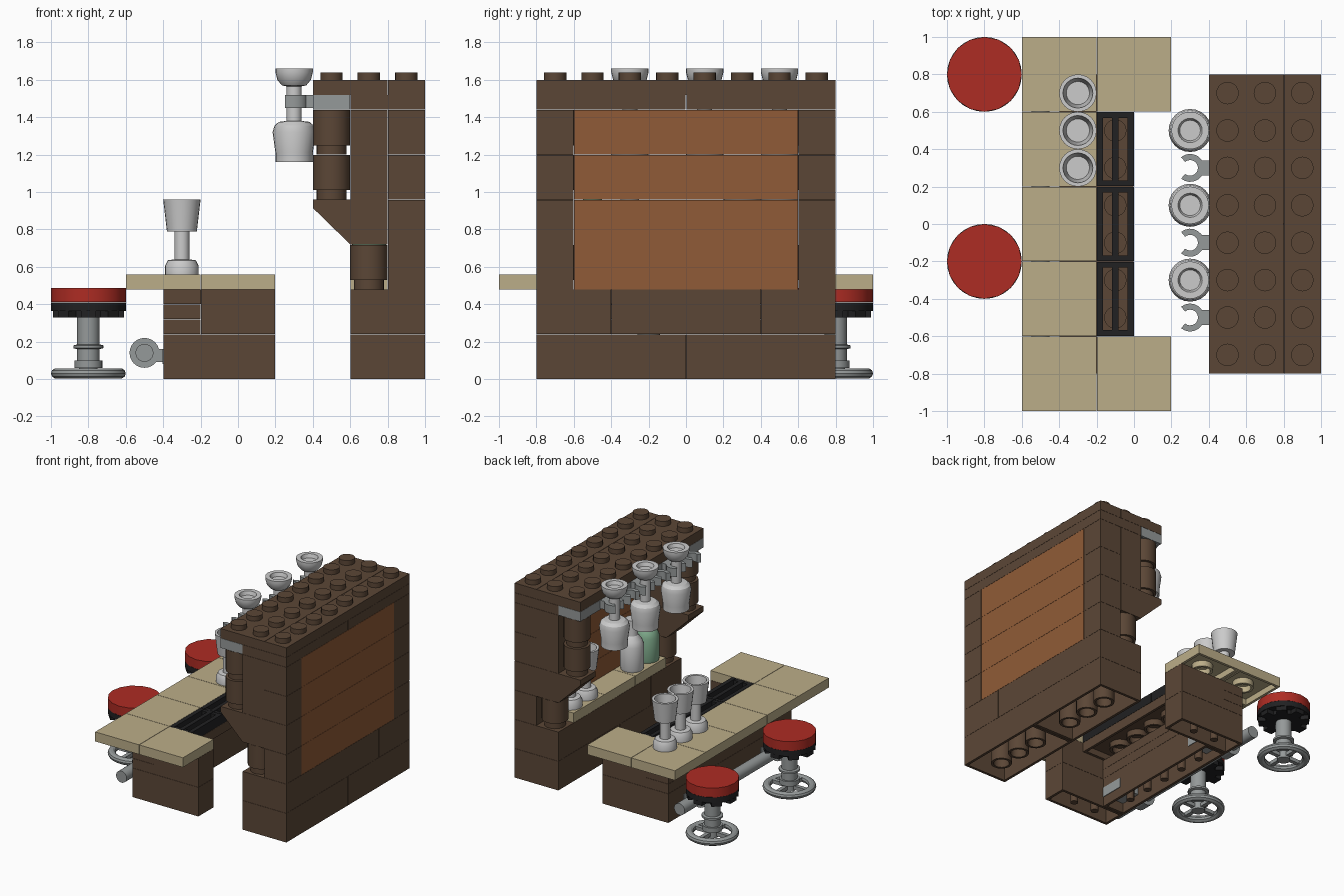
import bpy, bmesh
from math import sin, cos, pi, radians
from mathutils import Vector, Matrix

if "Cube" in bpy.data.objects:
    bpy.data.objects.remove(bpy.data.objects["Cube"])

def material(name, rgb):
    m = bpy.data.materials.new(name)
    m.diffuse_color = (*rgb, 1)
    m.use_nodes = True
    m.node_tree.nodes["Principled BSDF"].inputs["Base Color"].default_value = m.diffuse_color
    return m

BROWN = material("dark_brown", (.105, .062, .037))
ORANGE = material("warm_brown", (.28, .105, .038))
TAN = material("tan", (.50, .42, .25))
BLACK = material("black", (.015, .015, .016))
RED = material("red", (.42, .025, .017))
GREEN = material("pale_green", (.22, .42, .27))
GREY = material("mid_grey", (.30, .32, .32))

def finish(name, bm, mat=None):
    bmesh.ops.recalc_face_normals(bm, faces=bm.faces[:])
    for f in bm.faces:
        f.smooth = True
    for e in bm.edges:
        e.smooth = len(e.link_faces) == 2 and e.calc_face_angle(0) < radians(32)
    me = bpy.data.meshes.new(name)
    bm.to_mesh(me)
    bm.free()
    ob = bpy.data.objects.new(name, me)
    bpy.context.collection.objects.link(ob)
    if mat:
        me.materials.append(mat)
    return ob

def add_lathe(bm, profile, loc, seg=24, closed=False, flip=1):
    rings = []
    for r, z in profile:
        n = 1 if r < 1e-6 else seg
        rings.append([bm.verts.new((loc[0] + r * cos(2 * pi * i / seg), loc[1] + r * sin(2 * pi * i / seg),
                                    loc[2] + flip * z)) for i in range(n)])
    for a, b in zip(rings, rings[1:] + rings[:1] if closed else rings[1:]):
        for i in range(seg):
            j = (i + 1) % seg
            loop = [a[i % len(a)], a[j % len(a)], b[j % len(b)], b[i % len(b)]]
            loop = list(dict.fromkeys(loop))
            if len(loop) > 2:
                bm.faces.new(loop)

def lathe(name, profile, loc, mat=None, **kw):
    bm = bmesh.new()
    add_lathe(bm, profile, loc, **kw)
    return finish(name, bm, mat)

def add_box(bm, x, y, z):
    c = Vector((sum(x) / 2, sum(y) / 2, sum(z) / 2))
    size = Matrix.Diagonal((x[1] - x[0], y[1] - y[0], z[1] - z[0], 1))
    return bmesh.ops.create_cube(bm, size=1, matrix=Matrix.Translation(c) @ size)["verts"]

def prism(name, pts, vec, mat):
    bm = bmesh.new()
    f = bm.faces.new([bm.verts.new(p) for p in pts])
    g = bmesh.ops.extrude_face_region(bm, geom=[f], use_keep_orig=True)["geom"]
    bmesh.ops.translate(bm, vec=vec, verts=[v for v in g if isinstance(v, bmesh.types.BMVert)])
    return finish(name, bm, mat)

def brick(name, x, y, z, mat, studs=()):
    """Hollow-bottomed block with tubes or pins below and optional studs on top."""
    bm, g, h = bmesh.new(), .0015, z[1] - z[0]
    add_box(bm, (x[0] + g, x[1] - g), (y[0] + g, y[1] - g), (z[0], z[1] - g))
    bm.normal_update()
    low = [f for f in bm.faces if f.normal.z < -.9]
    bmesh.ops.inset_individual(bm, faces=low, thickness=.03)
    bmesh.ops.inset_individual(bm, faces=low, thickness=.0005, depth=-(h - .03))
    nx, ny = round((x[1] - x[0]) / .2), round((y[1] - y[0]) / .2)
    for i in range(1, max(nx, 2)):
        for j in range(1, max(ny, 2)):
            px = x[0] + (.2 * i if nx > 1 else .1)
            py = y[0] + (.2 * j if ny > 1 else .1)
            if nx > 1 and ny > 1:
                add_lathe(bm, [(.08, 0), (.08, h - .03), (.06, h - .03), (.06, 0)], (px, py, z[0] + .003), 16, True)
            elif nx + ny > 2:
                add_lathe(bm, [(0, 0), (.03, 0), (.03, h - .03)], (px, py, z[0] + .003), 12)
    for sx, sy in studs:
        add_lathe(bm, [(.06, 0), (.06, .04), (0, .04)], (sx, sy, z[1] - g), 20)
    return finish(name, bm, mat)

ROUND = [(0, 0), (.08, 0), (.08, .05), (.1, .05), (.1, .238), (0, .238)]
GOBLET = [(0, 0), (.09, 0), (.09, .045), (.075, .075), (.04, .08), (.04, .23), (.08, .23), (.1, .4),
          (.08, .4), (.062, .27), (0, .27)]
GLASS = [(0, .03), (.055, .03), (.065, 0), (.1, 0), (.1, .02), (.09, .06), (.065, .09), (.04, .095), (.04, .28),
         (.082, .285), (.105, .305), (.115, .34), (.1, .45), (.1, .5), (.082, .5), (.082, .33), (0, .33)]
BOTTLE = [(0, 0), (.085, 0), (.09, .02), (.09, .2), (.075, .24), (.045, .28), (.04, .37), (.05, .37), (.05, .41), (0, .41)]

# back wall base
for y in (-.8, 0):
    brick("wall_base_brick", (.6, 1), (y, y + .8), (0, .24), BROWN)
for y0, y1 in ((-.8, -.4), (-.4, .4), (.4, .8)):
    brick("wall_base_upper_brick", (.6, 1), (y0, y1), (.24, .48), BROWN)

# panel courses with corner bricks
for k in range(4):
    z = (.48 + .24 * k, .72 + .24 * k)
    brick("wall_panel_brick", (.8, 1), (-.6, .6), z, ORANGE)
    for y in (-.8, .6):
        brick("wall_corner_brick", (.8, 1), (y, y + .2), z, BROWN)

# end columns with inverted slopes
for y in (-.8, .6):
    lathe("lower_column", ROUND, (.7, y + .1, .48), BROWN)
    prism("inverted_slope", [(px, y + .0015, pz) for px, pz in
          ((.6, .72), (.8, .72), (.8, .959), (.4, .959), (.4, .915))], (0, .197, 0), BROWN)
    brick("column_back_brick", (.6, .8), (y, y + .2), (.96, 1.44), BROWN)
    for z in (.96, 1.2):
        lathe("upper_column", ROUND, (.5, y + .1, z), BROWN)

# canopy plates
for y in (-.8, 0):
    brick("canopy_lower_plate", (.6, 1), (y, y + .8), (1.44, 1.52), BROWN)
ys = [-.7 + .2 * i for i in range(8)]
brick("canopy_front_plate", (.4, .8), (-.8, .8), (1.52, 1.6), BROWN, [(x, y) for x in (.5, .7) for y in ys])
brick("canopy_back_plate", (.8, 1), (-.8, .8), (1.52, 1.6), BROWN, [(.9, y) for y in ys])

# glass rack: grey plates with clips
for y in ys:
    brick("rack_plate", (.4, .6), (y - .1, y + .1), (1.44, 1.52), GREY)
    if abs(y) < .6:
        arc = [radians(-130 + 260 * i / 14) for i in range(15)]
        pts = [(.3 + r * cos(a), y + r * sin(a), 1.45) for r, seq in ((.075, arc), (.042, arc[::-1])) for a in seq]
        prism("rack_clip", pts, (0, 0, .068), GREY)
        bm = bmesh.new()
        add_box(bm, (.36, .402), (y - .04, y + .04), (1.45, 1.518))
        finish("rack_clip_neck", bm, GREY)
for y in (.5, .1, -.3):
    lathe("hanging_glass", GLASS, (.3, y, 1.66), flip=-1)

# bottle shelf
for y in (-.6, -.2, .2):
    brick("shelf_tile", (.6, .8), (y, y + .4), (.48, .56), TAN)
for y in (.5, .3):
    lathe("shelf_goblet", GOBLET, (.7, y, .56))
lathe("clear_bottle", BOTTLE, (.7, -.3, .56))
lathe("green_bottle", BOTTLE, (.7, -.5, .56), GREEN)

# counter base
for y in (-.8, .6):
    brick("counter_end_brick", (-.4, .2), (y, y + .2), (0, .24), BROWN)
    brick("counter_end_upper_brick", (-.2, .2), (y, y + .2), (.24, .48), BROWN)
    brick("counter_end_plate", (-.4, -.2), (y, y + .2), (.4, .48), BROWN)
brick("counter_front_brick", (-.4, -.2), (-.6, .6), (0, .24), BROWN)
for z in (.24, .32):
    brick("counter_front_plate", (-.4, -.2), (-.8, .8), (z, z + .08), BROWN)
brick("drain_plate", (-.4, 0), (-.6, .6), (.4, .48), BROWN, [(-.1, -.5 + .2 * i) for i in range(6)])

# counter top tiles
for y in (-1, -.6, -.2, .2, .6):
    brick("counter_tile", (-.6, -.2), (y, y + .4), (.48, .56), TAN)
for y in (-1, .6):
    brick("counter_wing_tile", (-.2, .2), (y, y + .4), (.48, .56), TAN)
for y in (.3, .5, .7):
    lathe("counter_goblet", GOBLET, (-.3, y, .56))

# drain grilles
for y in (-.6, -.2, .2):
    bm = bmesh.new()
    for x0, x1 in ((-.199, -.165), (-.117, -.083), (-.035, -.001)):
        add_box(bm, (x0, x1), (y + .002, y + .398), (.48, .559))
    for y0 in (y + .002, y + .368):
        add_box(bm, (-.198, -.002), (y0, y0 + .03), (.48, .555))
    finish("drain_grille", bm, BLACK)

# foot rail and holders
rail = lathe("foot_rail", [(0, -.8), (.048, -.8), (.048, .8), (0, .8)], (0, 0, 0), GREY)
rail.matrix_world = Matrix.Translation((-.5, 0, .14)) @ Matrix.Rotation(pi / 2, 4, 'X')
for y in (-.5, .5):
    ring = lathe("rail_holder_ring", [(.048, -.05), (.08, -.05), (.08, .05), (.048, .05)], (0, 0, 0), GREY, closed=True)
    ring.matrix_world = Matrix.Translation((-.5, y, .14)) @ Matrix.Rotation(pi / 2, 4, 'X')
    bm = bmesh.new()
    add_box(bm, (-.403, -.197), (y - .1, y + .1), (.08, .16))
    add_box(bm, (-.44, -.4), (y - .05, y + .05), (.09, .16))
    finish("rail_holder", bm, GREY)

# stools
for y in (.8, -.2):
    o = (-.8, y, 0)
    rim = [(.17 + .03 * cos(i * pi / 5), .03 + .028 * sin(i * pi / 5)) for i in range(10)]
    lathe("stool_foot_ring", rim, o, GREY, seg=32, closed=True)
    bm = bmesh.new()
    add_box(bm, (-.96, -.64), (y - .016, y + .016), (.02, .05))
    add_box(bm, (-.816, -.784), (y - .16, y + .16), (.02, .05))
    finish("stool_foot_spokes", bm, GREY)
    lathe("stool_post", [(0, .005), (.05, .005), (.05, .06), (.075, .06), (.075, .1), (.06, .1), (.06, .16), (.08, .165),
          (.08, .18), (.06, .185), (.06, .33), (0, .33)], o, GREY)
    lathe("stool_seat_base", [(0, .33), (.14, .33), (.14, .365), (.2, .365), (.2, .41), (0, .41)], o, BLACK, seg=16)
    bm = bmesh.new()
    for k in range(8):
        vs = add_box(bm, (.13, .19), (-.04, .04), (.33, .37))
        bmesh.ops.rotate(bm, verts=vs, cent=(0, 0, 0), matrix=Matrix.Rotation(k * pi / 4, 3, 'Z'))
    bmesh.ops.translate(bm, vec=o, verts=bm.verts[:])
    finish("stool_seat_teeth", bm, BLACK)
    lathe("stool_seat", [(0, .411), (.2, .411), (.2, .487), (0, .487)], o, RED, seg=16)
